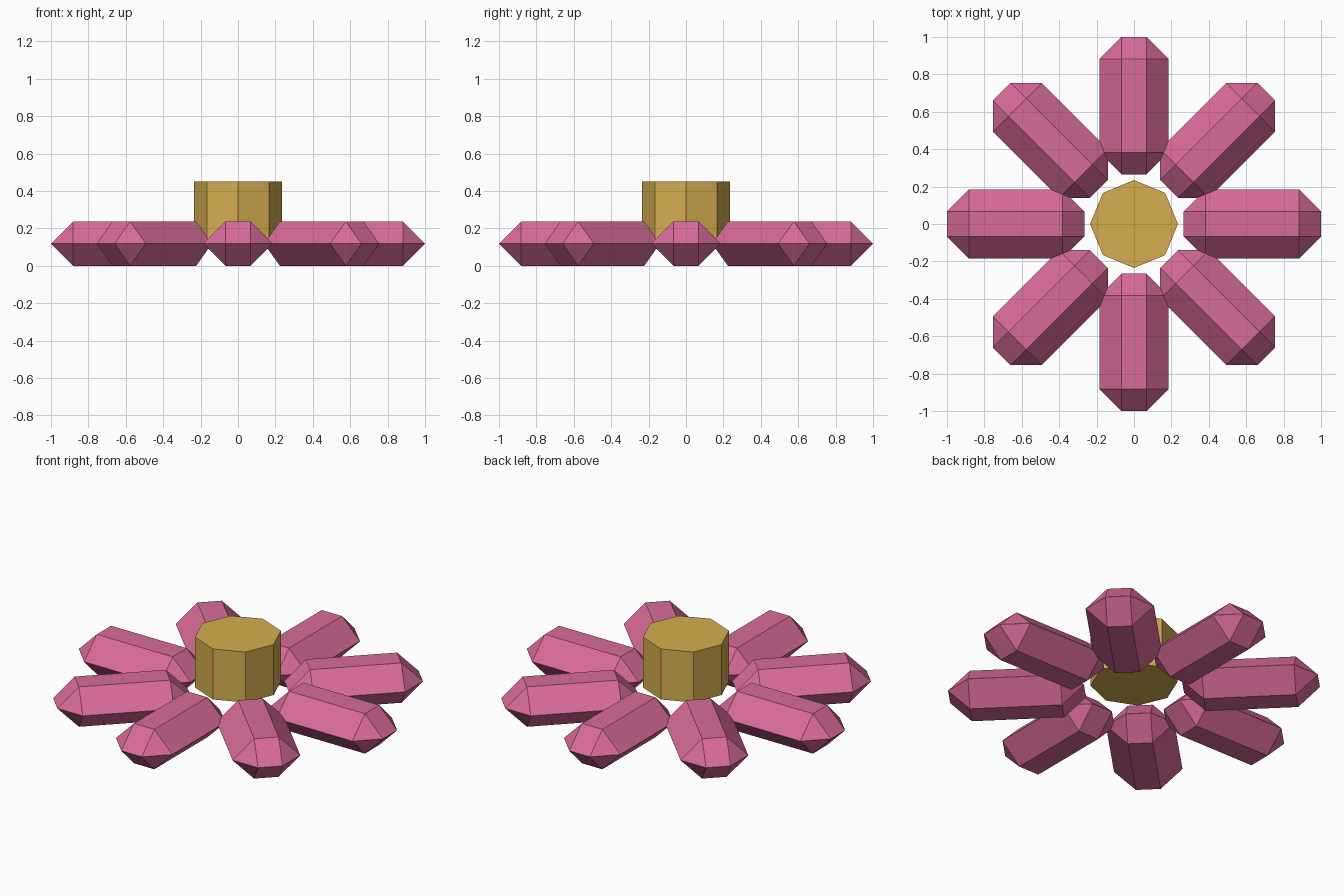
import bpy, bmesh, math
from mathutils import Matrix

if "Cube" in bpy.data.objects:
    bpy.data.objects.remove(bpy.data.objects["Cube"])


def material(name, color):
    m = bpy.data.materials.new(name)
    m.diffuse_color = (*color, 1)
    m.use_nodes = True
    m.node_tree.nodes["Principled BSDF"].inputs["Base Color"].default_value = m.diffuse_color
    return m


def add_object(name, bm, mat):
    bmesh.ops.recalc_face_normals(bm, faces=bm.faces)
    me = bpy.data.meshes.new(name)
    bm.to_mesh(me)
    bm.free()
    me.materials.append(mat)
    ob = bpy.data.objects.new(name, me)
    bpy.context.collection.objects.link(ob)
    return ob


pink = material("petal pink", (0.69, 0.147, 0.328))
gold = material("centre gold", (0.66, 0.42, 0.08))

# Petals: chamfered boxes lying flat, eight around the centre
INNER, OUTER, HALF_W, HEIGHT, CHAMFER = 0.265, 1.0, 0.185, 0.237, 0.118
for i in range(8):
    bm = bmesh.new()
    bmesh.ops.create_cube(bm, size=1)
    bmesh.ops.scale(bm, vec=(OUTER - INNER, 2 * HALF_W, HEIGHT), verts=bm.verts)
    bmesh.ops.translate(bm, vec=((OUTER + INNER) / 2, 0, HEIGHT / 2), verts=bm.verts)
    bmesh.ops.bevel(bm, geom=bm.edges[:], offset=CHAMFER, segments=1,
                    affect='EDGES', clamp_overlap=True)
    bmesh.ops.rotate(bm, cent=(0, 0, 0), verts=bm.verts,
                     matrix=Matrix.Rotation(i * math.pi / 4, 3, 'Z'))
    add_object(f"petal_{i + 1}", bm, pink)

# Flower centre: raised octagonal prism with corners on the axes
R, Z0, Z1 = 0.235, 0.15, 0.45
bm = bmesh.new()
ring = [bm.verts.new((R * math.cos(k * math.pi / 4), R * math.sin(k * math.pi / 4), Z0))
        for k in range(8)]
base = bm.faces.new(ring)
ext = bmesh.ops.extrude_face_region(bm, geom=[base], use_keep_orig=True)
bmesh.ops.translate(bm, vec=(0, 0, Z1 - Z0),
                    verts=[v for v in ext["geom"] if isinstance(v, bmesh.types.BMVert)])
add_object("flower_centre", bm, gold)
